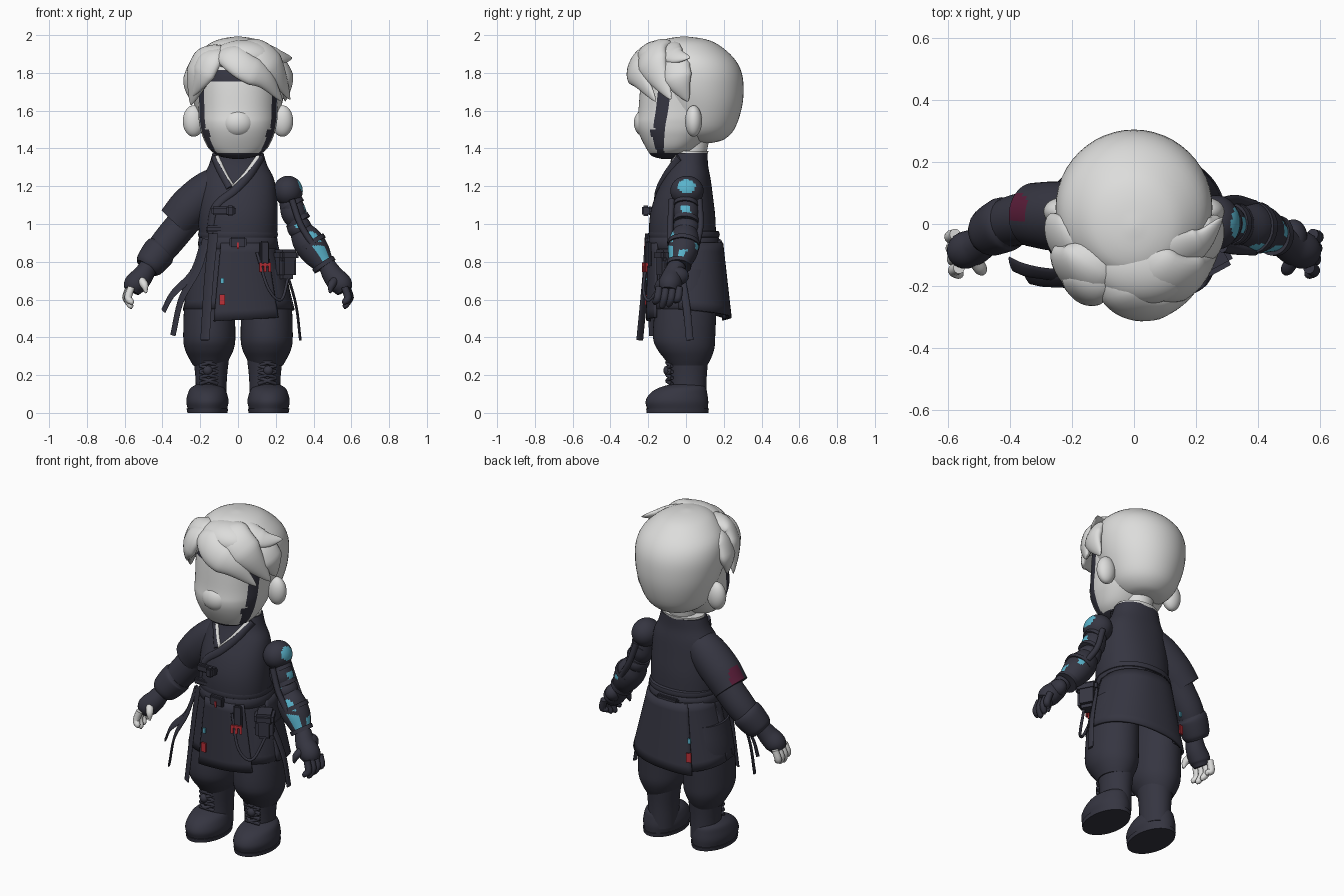
import bpy, bmesh, math
from mathutils import Vector, Matrix

if bpy.data.objects.get("Cube"):
    bpy.data.objects.remove(bpy.data.objects["Cube"])


def material(name, red, green, blue):
    mat = bpy.data.materials.new(name)
    mat.use_nodes = True
    mat.diffuse_color = (red, green, blue, 1)
    mat.node_tree.nodes["Principled BSDF"].inputs["Base Color"].default_value = (red, green, blue, 1)
    return mat


DARK = material("charcoal cloth", .036, .036, .053)
PALE = material("pale grey", .72, .72, .71)
CYAN = material("cyan light", .1, .45, .6)
RED = material("red accent", .5, .03, .04)
MAROON = material("maroon patch", .1, .012, .04)
made = []


def add(name, bm, mat):
    bmesh.ops.recalc_face_normals(bm, faces=bm.faces)
    mesh = bpy.data.meshes.new(name)
    bm.to_mesh(mesh)
    bm.free()
    mesh.materials.append(mat)
    ob = bpy.data.objects.new(name, mesh)
    bpy.context.collection.objects.link(ob)
    made.append(ob)
    return ob


def skin(name, loops, mat):
    """Join closed loops of points into one capped surface."""
    bm = bmesh.new()
    rows = [[bm.verts.new(point) for point in loop] for loop in loops]
    for low, high in zip(rows, rows[1:]):
        for i in range(len(low)):
            bm.faces.new((low[i - 1], low[i], high[i], high[i - 1]))
    bm.faces.new(rows[0])
    bm.faces.new(rows[-1])
    return add(name, bm, mat)


def spline(points, steps):
    """Smooth path through tuples of any length."""
    v = [Vector(point) for point in points]
    v = [v[0] * 2 - v[1]] + v + [v[-1] * 2 - v[-2]]
    path = []
    for a, b, c, d in zip(v, v[1:], v[2:], v[3:]):
        for k in range(steps):
            t = k / steps
            path.append((b * 2 + (c - a) * t + (a * 2 - b * 5 + c * 4 - d) * t * t
                         + (b * 3 - a - c * 3 + d) * t ** 3) / 2)
    return path + [v[-2]]


def oval(center_y, half_x, half_y, angle, power=2):
    def rounded(u):
        return math.copysign(abs(u) ** (2 / power), u)
    return half_x * rounded(math.sin(angle)), center_y - half_y * rounded(math.cos(angle))


def loft(name, rings, mat, x=0, sides=48, power=2, steps=4):
    """Stack of level ovals: height, centre y, half width, half depth."""
    loops = []
    for z, *shape in spline(rings, steps):
        ring = [oval(*shape, i * math.tau / sides, power) for i in range(sides)]
        loops.append([(x + px, py, z) for px, py in ring])
    return skin(name, loops, mat)


def sweep(name, path, mat, ref=None, sides=24):
    """Oval tube along x, y, z, half width, half thickness; its flat side faces away from ref."""
    loops = []
    for i, (x, y, z, wide, thick) in enumerate(path):
        before, after = path[max(i - 1, 0)], path[min(i + 1, len(path) - 1)]
        tangent = (Vector(after[:3]) - Vector(before[:3])).normalized()
        out = Vector((x, y, z)) - (ref or Vector((0, 0, z)))
        out = (out - tangent * out.dot(tangent)).normalized()
        across = tangent.cross(out)
        loops.append([Vector((x, y, z)) + across * wide * math.cos(k * math.tau / sides)
                      + out * thick * math.sin(k * math.tau / sides) for k in range(sides)])
    return skin(name, loops, mat)


def tube(name, points, mat, steps=8, sides=24):
    """Round tube along x, y, z, radius."""
    return sweep(name, [(*p, p[3]) for p in spline(points, steps)], mat, sides=sides)


def strip(name, points, wide, thick, mat):
    return sweep(name, [(*p, wide, thick) for p in spline(points, 8)], mat, sides=12)


def lock(name, wide, *points):
    """Hair lock that swells from a thin root and then tapers to a tip."""
    path = spline(points, 8)
    last = len(path) - 1
    shape = [.004 + wide * min(.2 + 3 * i / last, 1, 2.2 * (1 - i / last) ** .8) for i in range(last + 1)]
    sweep("hair_" + name, [(*p, w, w / 2) for p, w in zip(path, shape)], PALE, Vector((0, .03, 1.7)))


def ball(name, loc, size, mat):
    bm = bmesh.new()
    bmesh.ops.create_uvsphere(bm, u_segments=40, v_segments=24, radius=1,
                              matrix=Matrix.Translation(loc) @ Matrix.Diagonal((*size, 1)))
    return add(name, bm, mat)


def box(name, loc, size, mat, turn=0, bevel=.008):
    bm = bmesh.new()
    bmesh.ops.create_cube(bm, size=1, matrix=Matrix.Translation(loc) @ Matrix.Rotation(turn, 4, 'Z')
                          @ Matrix.Diagonal((*size, 1)))
    if bevel:
        bmesh.ops.bevel(bm, geom=bm.edges[:], offset=bevel, segments=2, affect='EDGES')
    add(name, bm, mat)


def panel(name, start, end, flare, hem_start, hem_end, lift=0, columns=24, rows=8):
    """Cloth sheet round the hips between two angles, front being zero."""
    bm = bmesh.new()
    grid = []
    for j in range(rows + 1):
        t = j / rows
        grid.append([])
        for i in range(columns + 1):
            u = i / columns
            x, y = oval(0, .195 + .09 * t + lift, .182 + flare * t + lift,
                        math.radians(start + (end - start) * u), 2.3)
            hem = hem_start + (hem_end - hem_start) * u
            grid[j].append(bm.verts.new((x, y, .9 + (hem - .9) * t)))
    for high, low in zip(grid, grid[1:]):
        for i in range(columns):
            bm.faces.new((high[i], high[i + 1], low[i + 1], low[i]))
    cloth = add(name, bm, DARK).modifiers.new("cloth thickness", 'SOLIDIFY')
    cloth.thickness, cloth.offset = .014, 0


def paint(ob, mat, test):
    ob.data.materials.append(mat)
    for face in ob.data.polygons:
        if test(face.center, face.normal):
            face.material_index = 1


def facing(normal, direction, limit):
    return normal.dot(Vector(direction).normalized()) > limit


# Head: skull, face with dark framing band, nose, neck
loft("skull", [(1.43, .08, .05, .06), (1.447, .075, .12, .125), (1.5, .07, .182, .185), (1.6, .072, .222, .22),
               (1.7, .06, .247, .245), (1.8, .05, .252, .245), (1.88, .03, .228, .222), (1.95, .005, .158, .165),
               (1.98, -.005, .09, .1), (1.993, -.01, .01, .01)], PALE)
face = loft("face", [(1.345, -.1, .03, .03), (1.36, -.1, .1, .08), (1.4, -.08, .155, .13), (1.47, -.06, .19, .185),
                     (1.53, -.045, .205, .215), (1.6, -.03, .21, .222), (1.8, 0, .21, .23),
                     (1.88, 0, .15, .17)], PALE, sides=96, power=2.2, steps=8)


def in_band(c, n):
    angle = math.degrees(math.atan2(abs(n.x), -n.y))
    inner = 60 if c.z > 1.5 else 50
    return c.z < 1.377 or angle < 76 and (1.76 < c.z < 1.81 or angle > inner and c.z < 1.8)


paint(face, DARK, in_band)
ball("nose", (0, -.212, 1.535), (.085, .064, .075), PALE)
loft("neck", [(1.3, .02, .075, .075), (1.46, .04, .085, .085)], PALE, steps=1)

# Hair: crown mass and swept locks
ball("hair_fringe_mass", (.03, -.13, 1.88), (.17, .13, .095), PALE)
lock("right_fringe", .07, (-.09, -.06, 1.92), (-.14, -.19, 1.88), (-.185, -.205, 1.79), (-.24, -.15, 1.68))
lock("right_sweep", .095, (-.08, -.02, 1.92), (-.15, -.14, 1.89), (-.21, -.145, 1.78), (-.25, -.1, 1.63))
lock("right_side", .075, (-.13, .02, 1.88), (-.205, -.04, 1.85), (-.25, -.04, 1.75), (-.245, -.05, 1.65))
lock("left_fringe", .075, (-.06, -.08, 1.93), (-.045, -.21, 1.9), (.03, -.265, 1.835), (.14, -.24, 1.77),
     (.235, -.16, 1.65))
lock("left_sweep", .09, (-.04, -.03, 1.94), (.08, -.16, 1.92), (.185, -.17, 1.83), (.275, -.08, 1.66))
lock("left_spike", .055, (0, -.04, 1.94), (.12, -.08, 1.93), (.21, -.06, 1.89), (.285, .02, 1.88))
lock("left_side", .075, (.13, .02, 1.88), (.205, -.05, 1.85), (.255, -.04, 1.76), (.25, .01, 1.65))

# Jacket body, collar, lapel and clasps
TORSO = [(.86, -.01, .195, .175), (.95, -.018, .207, .177), (1.05, -.018, .21, .172), (1.15, -.01, .205, .152),
         (1.24, .005, .19, .125), (1.31, .015, .155, .102), (1.375, .02, .135, .094)]
loft("jacket", TORSO, DARK, power=2.2)


def on_torso(x, z):
    low, high = next(pair for pair in zip(TORSO, TORSO[1:]) if z <= pair[1][0])
    _, y, wide, deep = Vector(low).lerp(Vector(high), (z - low[0]) / (high[0] - low[0]))
    return x, y - deep * (1 - abs(x / wide) ** 2.2) ** (1 / 2.2), z


def trim(name, wide, mat, *points):
    strip(name, [on_torso(*p) for p in points], wide, .013, mat)


trim("lapel", .022, DARK, (.125, 1.35), (.065, 1.26), (-.02, 1.175), (-.12, 1.09), (-.15, .95))
trim("right_collar", .02, DARK, (-.128, 1.35), (-.095, 1.28), (-.045, 1.19))
trim("left_collar_trim", .008, PALE, (.105, 1.36), (.045, 1.275), (-.03, 1.195))
trim("right_collar_trim", .007, PALE, (-.11, 1.36), (-.073, 1.28), (-.025, 1.2))
loft("neck_lining", [(1.36, .02, .13, .092), (1.387, .025, .128, .094)], PALE, steps=1)
box("chest_clasp", (-.075, -.19, 1.07), (.13, .03, .045), DARK)
box("clasp_button", (-.04, -.212, 1.07), (.04, .04, .055), DARK)
box("waist_clasp", (-.12, -.175, .975), (.1, .03, .035), DARK)

# Belt and fittings
for name, z, half in (("belt", .897, .034), ("sash_roll", .945, .018)):
    loft(name, [(z + k * half, -.01, .212 - .01 * k ** 4, .189 - .01 * k ** 4) for k in (-1, -.8, 0, .8, 1)],
         DARK, power=2.2, steps=1)
box("belt_buckle", (0, -.2, .9), (.09, .03, .06), DARK)
box("buckle_mark", (0, -.217, .885), (.012, .006, .035), RED, bevel=0)
box("belt_back_case", (0, .175, .895), (.14, .03, .05), DARK)
box("pouch", (.245, -.09, .785), (.1, .12, .15), DARK, .5, .02)
box("pouch_flap", (.247, -.094, .835), (.11, .13, .06), DARK, .5, .015)
box("hip_strap", (.14, -.2, .84), (.05, .025, .14), DARK, .35)
for i in range(3):
    box(f"red_tie_{i}", (.118 + i * .024, -.226 + i * .008, .77), (.014, .009, .05), RED, .35, 0)
box("red_tie_band", (.14, -.217, .785), (.06, .009, .014), RED, .35, 0)
strip("hip_cord", [(.1, -.2, .85), (.16, -.225, .66), (.23, -.19, .6), (.27, -.1, .74)], .008, .008, DARK)

# Skirt sheets, the overlapping ones lifted, with small painted tags
panel("front_skirt", -95, 95, .013, .55, .55)
panel("back_skirt", 82, 215, .045, .55, .49, .008)
panel("back_right_skirt", 200, 278, .035, .5, .55)
panel("front_panel", -22, 42, .01, .485, .505, .014)
for name, x, y, turn in (("front", -.083, -.212, -.08), ("back", -.165, .208, .3)):
    box(name + "_red_tag", (x, y, .6), (.03, .009, .055), RED, turn, 0)
    box(name + "_cyan_tag", (x, y * .98, .7), (.016, .009, .03), CYAN, turn, 0)

# Hanging ribbons
strip("front_ribbon", [(-.13, -.2, .95), (-.155, -.215, .7), (-.175, -.245, .385)], .03, .007, DARK)
strip("long_ribbon", [(-.17, -.165, .92), (-.21, -.185, .77), (-.3, -.18, .6), (-.345, -.17, .41)], .028, .007, DARK)
strip("side_ribbon", [(-.18, -.15, .9), (-.24, -.165, .74), (-.345, -.15, .63), (-.395, -.13, .54)], .028, .007, DARK)
strip("left_ribbon", [(.24, -.04, .8), (.305, 0, .58), (.33, .02, .385)], .02, .007, DARK)

# Paired parts: ears, baggy trousers, laced boots, hands with bare fingers on the right
for s, side, tips in ((1, "left", DARK), (-1, "right", PALE)):
    ball(side + "_ear", (s * .235, .04, 1.545), (.057, .045, .083), PALE)
    loft(side + "_trouser", [(.76, 0, .1, .14), (.6, 0, .13, .16), (.41, -.01, .138, .165), (.34, -.002, .13, .152),
                             (.29, .008, .108, .125), (.25, .012, .085, .1)], DARK, x=s * .152)
    loft(side + "_boot_shaft", [(.05, .012, .08, .095), (.18, .012, .083, .097), (.285, .012, .094, .106)],
         DARK, x=s * .142)
    loft(side + "_foot", [(.02, -.045, .104, .16), (.06, -.048, .112, .166), (.1, -.04, .104, .153),
                          (.13, -.022, .09, .128), (.15, 0, .06, .09)], DARK, x=s * .162)
    loft(side + "_sole", [(0, -.045, .106, .163), (.022, -.045, .11, .166)], DARK, x=s * .162, steps=1)
    for i in range(4):
        z = .17 + i * .032
        for d in (-1, 1):
            strip(f"{side}_lace_{i}_{d}", [(s * .155 + k * d * .045, -.1 + .025 * k * k, z + k * .016)
                                           for k in (-1, 0, 1)], .01, .01, DARK)
    ball(side + "_lace_knot", (s * .16, -.1, .225), (.025, .02, .025), DARK)
    tube(side + "_palm", [(s * .47, -.045, .785, .045), (s * .505, -.07, .725, .056), (s * .545, -.085, .68, .06),
                          (s * .565, -.09, .645, .045)], DARK)
    for i in range(4):
        x, y, z = s * (.565 + .004 * i), -.142 + i * .036, .56 + .02 * abs(i - 1.3)
        tube(f"{side}_finger_{i}", [(x, y, .665, .019), (x + s * .016, y - .008, .61, .02), (x, y - .02, z, .016),
                                    (x - s * .004, y - .022, z - .015, .004)], tips, sides=12)
    tube(side + "_thumb", [(s * .515, -.115, .705, .022), (s * .495, -.145, .675, .021),
                           (s * .487, -.156, .635, .006)], tips, sides=12)

# Right arm: short wide sleeve over a wrapped forearm
sleeve = tube("right_sleeve", [(-.05, .02, 1.25, .075), (-.15, .02, 1.18, .105), (-.25, .025, 1.09, .112),
                               (-.328, .03, 1.005, .103)], DARK, sides=48)
paint(sleeve, MAROON, lambda c, n: c.x < -.347 and c.z > 1.04 and .005 < c.y < .095)
tube("right_forearm", [(-.27, .03, 1.03, .085), (-.39, .01, .885, .082), (-.48, -.03, .77, .06)], DARK)
tube("right_bracer", [(-.4, .005, .87, .08), (-.42, -.002, .848, .089), (-.465, -.025, .79, .08),
                      (-.483, -.033, .767, .066)], DARK)

# Left arm: mechanical joints, segments and lit insets
shoulder = ball("left_shoulder_joint", (.265, .005, 1.175), (.078, .088, .08), DARK)
paint(shoulder, CYAN, lambda c, n: facing(n, (.9, -.02, .35), .88))
upper = tube("left_upper_arm", [(.27, .005, 1.14, .055), (.295, 0, 1.06, .067), (.315, 0, 1.01, .055)],
             DARK, sides=40)
paint(upper, CYAN, lambda c, n: n.x > .75 and abs(c.y) < .025 and 1.035 < c.z < 1.1)
elbow = ball("left_elbow", (.325, 0, .98), (.065, .07, .062), DARK)
paint(elbow, CYAN, lambda c, n: facing(n, (-.2, -.9, .4), .93))
forearm = tube("left_forearm", [(.33, 0, .97, .06), (.365, -.008, .915, .08), (.41, -.018, .85, .078),
                                (.455, -.035, .785, .055)], DARK, steps=12, sides=48)


def on_forearm(c, n):
    return (facing(n, (.35, -.9, .25), .92) and not .885 < c.z < .905
            or facing(n, (.85, .1, .5), .93) and .8 < c.z < .865
            or facing(n, (.3, .9, .3), .94) and .83 < c.z < .9)


paint(forearm, CYAN, on_forearm)
along = Vector((.55, -.08, -.83, 0)) * .012
for i, ring in enumerate(((.287, 0, 1.1, .066), (.318, 0, 1.015, .068), (.387, -.012, .893, .085),
                          (.455, -.037, .785, .066))):
    tube(f"left_arm_ring_{i}", [Vector(ring) - along, ring, Vector(ring) + along], DARK, steps=1)
for y in (-.075, .07):
    strip("left_arm_piston", [(.285, y, 1.13), (.33, y * 1.1, 1), (.39, y - .01, .9)], .017, .017, DARK)
ball("left_hand_guard", (.515, -.045, .725), (.045, .06, .05), DARK)

# Smooth shading with crisp edges
for ob in made:
    ob.select_set(True)
bpy.context.view_layer.objects.active = made[0]
bpy.ops.object.shade_smooth_by_angle(angle=math.radians(42))
